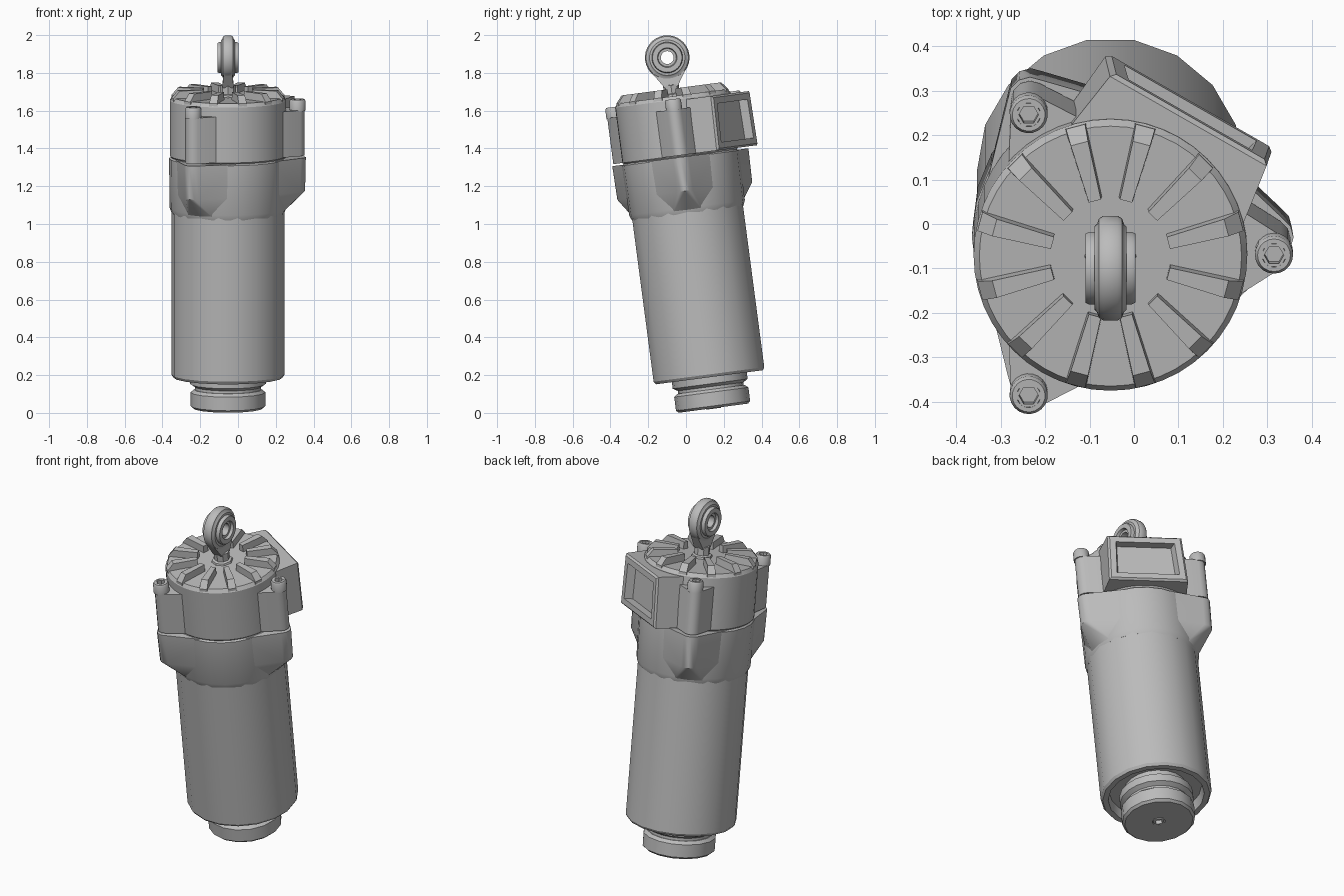
import bpy
import bmesh
from math import sin, cos, pi, radians
from mathutils import Matrix, Vector

if "Cube" in bpy.data.objects:
    bpy.data.objects.remove(bpy.data.objects["Cube"], do_unlink=True)

grey = bpy.data.materials.new("cast grey")
grey.use_nodes = True
COLOUR = (0.5, 0.5, 0.5, 1)
grey.diffuse_color = COLOUR
grey.node_tree.nodes["Principled BSDF"].inputs["Base Color"].default_value = COLOUR

# The whole unit leans slightly; parts are built upright and then tilted
TILT = Matrix.Translation((-0.053, 0.145, 0.025)) @ Matrix.Rotation(radians(7.5), 4, "X")


def finish(name, bm, place=Matrix(), smooth=True):
    bmesh.ops.remove_doubles(bm, verts=bm.verts, dist=1e-5)
    bmesh.ops.recalc_face_normals(bm, faces=bm.faces)
    bm.transform(place)
    mesh = bpy.data.meshes.new(name)
    bm.to_mesh(mesh)
    bm.free()
    mesh.materials.append(grey)
    obj = bpy.data.objects.new(name, mesh)
    bpy.context.collection.objects.link(obj)
    obj.matrix_world = TILT
    if smooth:
        bpy.ops.object.select_all(action="DESELECT")
        obj.select_set(True)
        bpy.context.view_layer.objects.active = obj
        bpy.ops.object.shade_smooth_by_angle(angle=radians(32))
    return obj


def lathe(name, profile, sides, place=Matrix(), closed=False):
    """Revolve (radius, height) points about z."""
    bm = bmesh.new()
    pts = [bm.verts.new((r, 0, h)) for r, h in profile]
    pairs = list(zip(pts, pts[1:])) + ([(pts[-1], pts[0])] if closed else [])
    edges = [bm.edges.new(p) for p in pairs]
    bmesh.ops.spin(bm, geom=pts + edges, axis=(0, 0, 1), cent=(0, 0, 0),
                   angle=2 * pi, steps=sides, use_merge=True)
    return finish(name, bm, place)


def hull(name, points, place=Matrix()):
    bm = bmesh.new()
    verts = [bm.verts.new(p) for p in points]
    res = bmesh.ops.convex_hull(bm, input=verts)
    loose = [v for v in bm.verts if not v.link_faces]
    bmesh.ops.delete(bm, geom=loose, context="VERTS")
    bmesh.ops.dissolve_limit(bm, angle_limit=radians(1), verts=bm.verts, edges=bm.edges)
    return finish(name, bm, place)


def lug_outline(radius, spread, reach, base, z):
    """Rounded nose joined to two points on the housing wall."""
    nose = [(reach + radius * cos(a), radius * sin(a), z)
            for a in [radians(d) for d in range(-90, 91, 30)]]
    wall = [(base * cos(a), base * sin(a), z) for a in (-spread, spread)]
    return nose + wall


# Bottom cap with drain socket, and the neck above it
lathe("bottom_cap", [(0, 0.04), (0.03, 0.04), (0.035, 0), (0.185, 0), (0.198, 0.012),
                     (0.198, 0.085), (0.18, 0.1), (0, 0.1)], 16)
lathe("drain_socket", [(0.022, 0.04), (0.022, -0.003), (0.04, -0.003), (0.04, 0.04)], 4)
lathe("neck", [(0.175, 0.09), (0.175, 0.115), (0.2, 0.13), (0.2, 0.175),
               (0.17, 0.195), (0.17, 0.24)], 20)

# Long bowl, open and recessed at its lower rim
lathe("bowl", [(0.0, 0.22), (0.25, 0.22), (0.26, 0.165), (0.29, 0.165), (0.3, 0.18),
               (0.3, 1.08), (0, 1.08)], 18)

# Collar and upper head
lathe("collar", [(0, 1.04), (0.297, 1.04), (0.309, 1.07), (0.312, 1.335),
                 (0.3, 1.345), (0, 1.345)], 24)
lathe("head", [(0, 1.34), (0.3, 1.34), (0.308, 1.35), (0.308, 1.645),
               (0.295, 1.665), (0, 1.665)], 48)

# Radial ribs on top of the head
for i in range(12):
    turn = Matrix.Rotation(radians(15 + 30 * i), 4, "Z")
    section = [(0.018, 1.63), (0.014, 1.705)]
    rib = []
    for side in (-1, 1):
        for r, grow, low in ((0.135, 0, 0), (0.27, 0.006, 0), (0.304, 0.008, 0.04)):
            for half, z in section:
                rib.append((r, side * (half + grow), z - (low if z > 1.7 else 0)))
    hull("top_rib", rib, turn)

# Three bolted lugs with flared lobes below them
for degrees in (0, 120, 240):
    turn = Matrix.Rotation(radians(degrees), 4, "Z")
    hull("bolt_lug", lug_outline(0.043, radians(24), 0.362, 0.285, 1.35)
         + lug_outline(0.043, radians(24), 0.362, 0.285, 1.595), turn)
    foot = [(0.29 * cos(a), 0.29 * sin(a), 1.045) for a in (-0.28, 0, 0.28)]
    hull("lug_lobe", lug_outline(0.05, radians(42), 0.362, 0.3, 1.34)
         + lug_outline(0.05, radians(36), 0.358, 0.3, 1.16) + foot, turn)
    seat = turn @ Matrix.Translation((0.368, 0, 1.59))
    lathe("bolt_head", [(0, 0), (0.043, 0), (0.043, 0.05), (0.037, 0.06),
                        (0.027, 0.06), (0.027, 0.025), (0, 0.025)], 20, seat)
    lathe("bolt_socket", [(0.022, 0.025), (0.022, 0.059), (0.03, 0.059), (0.03, 0.025)],
          6, seat)

# Side port block with a recessed rectangular opening
bm = bmesh.new()
bmesh.ops.create_cube(bm, size=1)
bm.transform(Matrix.Translation((0.24, 0, 1.495)) @ Matrix.Diagonal((0.24, 0.43, 0.29, 1)))
for v in bm.verts:
    if v.co.x < 0.2:
        v.co.y *= 1.1
    elif v.co.z > 1.5:
        v.co.y *= 0.94
bm.normal_update()
corners = [e for e in bm.edges if all(v.co.x > 0.3 for v in e.verts)]
front = max(bm.faces, key=lambda f: f.calc_center_median().x)
bmesh.ops.inset_individual(bm, faces=[front], thickness=0.06)
hole = bmesh.ops.extrude_discrete_faces(bm, faces=[front])["faces"][0]
for v in hole.verts:
    v.co.x -= 0.045
    v.co.y *= 0.92
bmesh.ops.bevel(bm, geom=corners, offset=0.01, segments=1, affect="EDGES")
finish("port_block", bm, Matrix.Rotation(radians(60), 4, "Z"))

# Mounting stud and eye at the top
lathe("stud_nut", [(0, 1.66), (0.06, 1.66), (0.055, 1.675), (0.042, 1.68),
                   (0.042, 1.725), (0, 1.73)], 8)
hull("eye_shank", [(sx * x, sy * y, z) for sx in (-1, 1) for sy in (-1, 1)
                   for x, y, z in ((0.03, 0.035, 1.715), (0.022, 0.1, 1.815))])
EYE = Matrix.Translation((0, 0, 1.872)) @ Matrix.Rotation(pi / 2, 4, "Y")
half = [(0.07, 0.036), (0.094, 0.036), (0.1, 0.03), (0.112, 0.026), (0.118, 0.016)]
lathe("eye_ring", half + [(r, -h) for r, h in reversed(half)], 32, EYE, closed=True)
half = [(0.034, 0.04), (0.048, 0.04), (0.052, 0.056), (0.078, 0.056), (0.082, 0.048),
        (0.082, 0.03)]
lathe("eye_bearing", half + [(r, -h) for r, h in reversed(half)], 28, EYE, closed=True)
